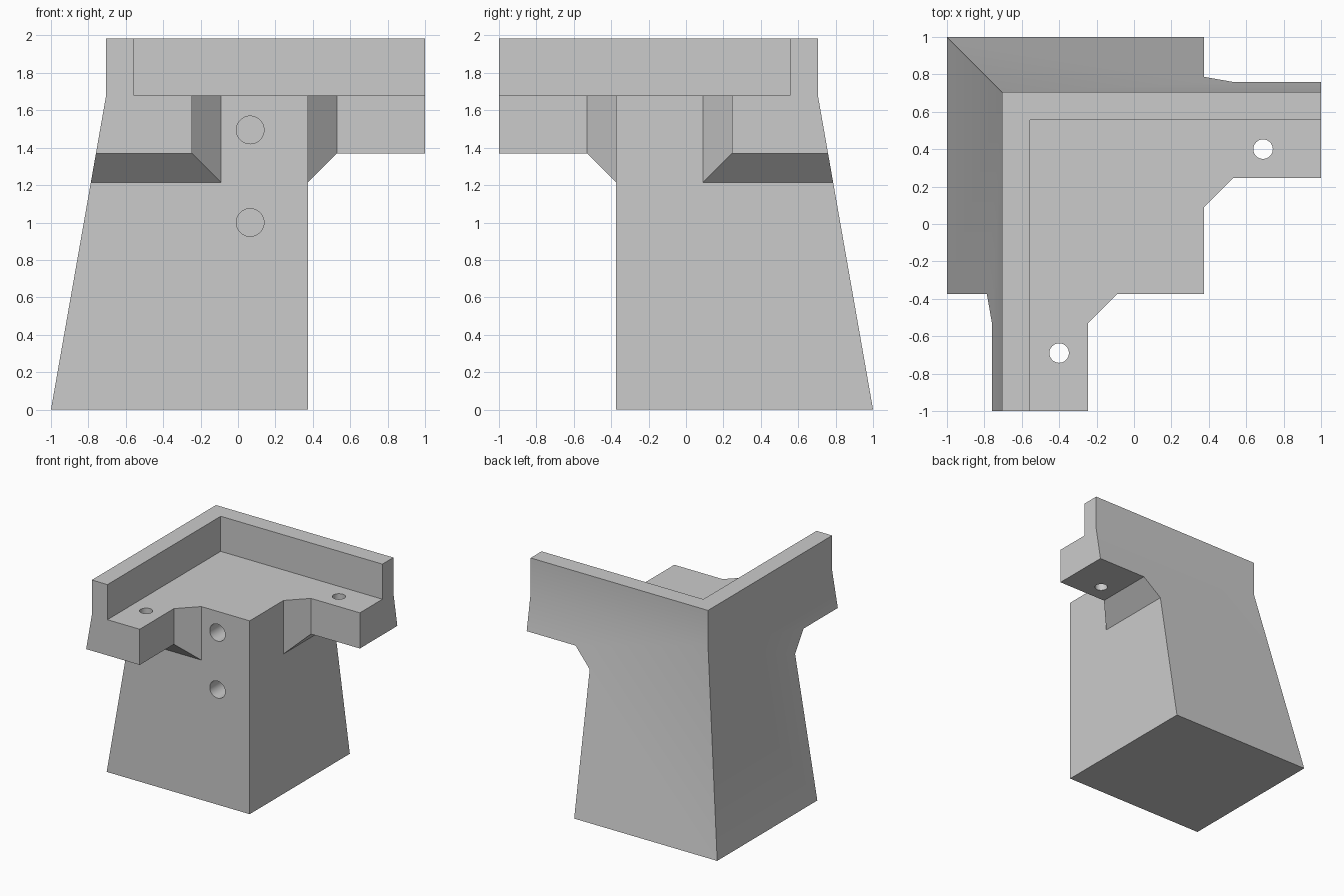
import bpy, bmesh, math
from mathutils import Matrix

if "Cube" in bpy.data.objects:
    bpy.data.objects.remove(bpy.data.objects["Cube"])

grey = bpy.data.materials.new("plain grey")
grey.diffuse_color = (0.6, 0.6, 0.6, 1)
grey.use_nodes = True
grey.node_tree.nodes["Principled BSDF"].inputs["Base Color"].default_value = grey.diffuse_color


def add(name, bm):
    bmesh.ops.recalc_face_normals(bm, faces=bm.faces)
    me = bpy.data.meshes.new(name)
    bm.to_mesh(me)
    bm.free()
    me.materials.append(grey)
    ob = bpy.data.objects.new(name, me)
    bpy.context.collection.objects.link(ob)
    return ob


def loft(name, rings):
    """Closed solid through rings with equal point counts."""
    bm = bmesh.new()
    vs = [[bm.verts.new(p) for p in ring] for ring in rings]
    n = len(vs[0])
    for a, b in zip(vs, vs[1:]):
        for i in range(n):
            bm.faces.new((a[i], a[(i + 1) % n], b[(i + 1) % n], b[i]))
    bm.faces.new(vs[0])
    bm.faces.new(vs[-1])
    return add(name, bm)


def square(x0, x1, y0, y1, z):
    return [(x0, y0, z), (x1, y0, z), (x1, y1, z), (x0, y1, z)]


def box(name, x, y, z):
    return loft(name, [square(*x, *y, z[0]), square(*x, *y, z[1])])


def cylinder(name, r, centre, depth, along_y=False):
    bm = bmesh.new()
    bmesh.ops.create_cone(bm, cap_ends=True, segments=48, radius1=r, radius2=r, depth=depth)
    rot = Matrix.Rotation(math.pi / 2, 4, 'X') if along_y else Matrix()
    bm.transform(Matrix.Translation(centre) @ rot)
    return add(name, bm)


def combine(target, tool, operation):
    mod = target.modifiers.new("combine", 'BOOLEAN')
    mod.object, mod.operation, mod.solver = tool, operation, 'EXACT'
    bpy.context.view_layer.objects.active = target
    bpy.ops.object.modifier_apply(modifier=mod.name)
    bpy.data.objects.remove(tool)


def swap(ob):
    """Mirror a part across the diagonal: (x, y) -> (-y, -x)."""
    for v in ob.data.vertices:
        x, y, z = v.co
        v.co = (-y, -x, z)
    ob.data.flip_normals()
    return ob


# Oversized leg block, trimmed later by the outer envelope
bracket = box("corner_leg_bracket", (-2, 0.375), (-0.375, 2), (-1, 3))


def arm():
    return box("arm", (-0.4, 2), (0.245, 2.1), (1.37, 3.1))


def flare():
    # 45 degree gusset where the arm meets the leg
    def section(x):
        d = x - 0.53
        return [(x, 0.245 + d, 1.37 + d), (x, 1.9, 1.37 + d), (x, 1.9, 2.9), (x, 0.245 + d, 2.9)]
    return loft("flare", [section(0.25), section(0.53)])


for make in (arm, flare):
    combine(bracket, make(), 'UNION')
    combine(bracket, swap(make()), 'UNION')

# Sloped outer faces, top, bottom and arm ends
envelope = loft("envelope", [square(-w, 1, -1, w, z)
                             for w, z in ((1, 0), (0.705, 1.68), (0.705, 1.985))])
combine(bracket, envelope, 'INTERSECT')

# Recess that leaves the raised rim along the two outer sides
combine(bracket, box("recess", (-0.555, 2.5), (-2.5, 0.555), (1.68, 4)), 'DIFFERENCE')

# Screw holes: through the arms, and blind into the front of the leg
for x, y in ((0.69, 0.40), (-0.40, -0.69)):
    combine(bracket, cylinder("arm_hole", 0.052, (x, y, 1.5), 1), 'DIFFERENCE')
for z in (1.0, 1.495):
    combine(bracket, cylinder("front_hole", 0.074, (0.065, -0.4, z), 1, True), 'DIFFERENCE')

# Smooth across the gentle bend, sharp elsewhere
bpy.ops.object.select_all(action='DESELECT')
bracket.select_set(True)
bpy.context.view_layer.objects.active = bracket
bpy.ops.object.shade_smooth_by_angle(angle=math.radians(30))
